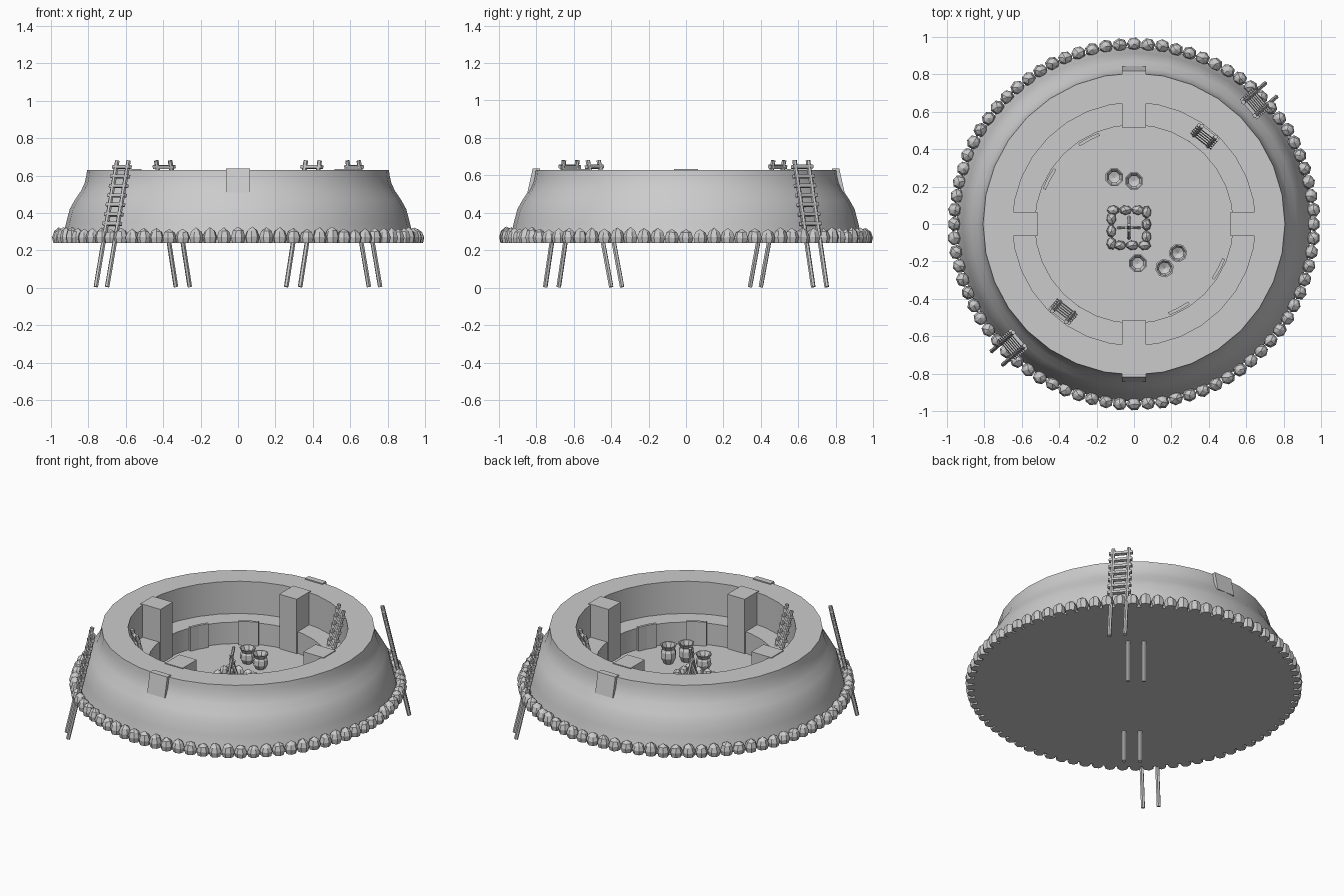
import bpy, bmesh, math, random
from mathutils import Vector, Matrix

if "Cube" in bpy.data.objects:
    bpy.data.objects.remove(bpy.data.objects["Cube"])

random.seed(4)


def finish(name, bm, smooth=None):
    bmesh.ops.recalc_face_normals(bm, faces=bm.faces)
    me = bpy.data.meshes.new(name)
    bm.to_mesh(me)
    bm.free()
    ob = bpy.data.objects.new(name, me)
    bpy.context.collection.objects.link(ob)
    if smooth:
        bpy.context.view_layer.objects.active = ob
        ob.select_set(True)
        bpy.ops.object.shade_smooth_by_angle(angle=math.radians(smooth))
        ob.select_set(False)
    return ob


def lathe(name, profile, n, loc=(0, 0, 0), turn=0.0, smooth=None):
    # spin a closed (r, z) profile around z
    bm = bmesh.new()
    rings = []
    for r, z in profile:
        if r == 0:
            rings.append([bm.verts.new((loc[0], loc[1], z + loc[2]))] * n)
        else:
            rings.append([bm.verts.new((loc[0] + r * math.cos(turn + i * math.tau / n),
                                        loc[1] + r * math.sin(turn + i * math.tau / n),
                                        z + loc[2])) for i in range(n)])
    for a, b in zip(rings, rings[1:]):
        for i in range(n):
            j = (i + 1) % n
            quad = list(dict.fromkeys((a[i], a[j], b[j], b[i])))
            bm.faces.new(quad)
    return finish(name, bm, smooth)


def add_box(bm, lo, hi, mat=Matrix()):
    lo, hi = Vector(lo), Vector(hi)
    m = mat @ Matrix.Translation((lo + hi) / 2) @ Matrix.Diagonal((*(hi - lo), 1))
    bmesh.ops.create_cube(bm, size=1, matrix=m)


def add_rod(bm, a, b, r, n=6):
    a, b = Vector(a), Vector(b)
    q = (b - a).to_track_quat('Z', 'Y').to_matrix().to_4x4()
    bmesh.ops.create_cone(bm, cap_ends=True, segments=n, radius1=r, radius2=r,
                          depth=(b - a).length,
                          matrix=Matrix.Translation((a + b) / 2) @ q)


def add_stone(bm, x, y, z, ang, half_w, half_d, h):
    # faceted egg with a flat bottom; half_d points along ang
    n, rings = 7, []
    k = random.random()
    for s, t in ((0.82, 0), (1, 0.38), (0.74, 0.75)):
        ring = []
        for i in range(n):
            a = k + i * math.tau / n
            p = Matrix.Rotation(ang, 3, 'Z') @ Vector((half_d * s * math.cos(a), half_w * s * math.sin(a), 0))
            ring.append(bm.verts.new((x + p.x, y + p.y, z + t * h * random.uniform(0.93, 1.05))))
        rings.append(ring)
    top = bm.verts.new((x, y, z + h))
    bm.faces.new(rings[0][::-1])
    for a, b in zip(rings, rings[1:]):
        for i in range(n):
            bm.faces.new((a[i], a[(i + 1) % n], b[(i + 1) % n], b[i]))
    for i in range(n):
        bm.faces.new((rings[2][i], rings[2][(i + 1) % n], top))


FLOOR, RIM = 0.28, 0.63

# mounded outer wall, rim, inner wall, bench and floor
lathe("round_chamber", [(0, .24), (.95, .24), (.935, .28), (.918, .35), (.90, .42), (.872, .47),
                        (.838, .52), (.82, .56), (.811, .60), (.807, RIM), (.65, RIM),
                        (.65, .42), (.53, .42), (.53, FLOOR), (0, FLOOR)], 32, smooth=30)

# ring of footing stones
bm = bmesh.new()
for i in range(80):
    a = i * math.tau / 80
    r = random.uniform(.958, .964)
    add_stone(bm, r * math.cos(a), r * math.sin(a), .24, a, .039, .036, random.uniform(.072, .088))
finish("footing_stones", bm)

# four pilasters standing on the bench
bm = bmesh.new()
for i in range(4):
    add_box(bm, (.515, -.063, FLOOR), (.66, .063, .635), Matrix.Rotation(i * math.pi / 2, 4, 'Z'))
finish("pilasters", bm)

# vent blocks on the outer wall, front and back
for name, s in (("front_vent", -1), ("back_vent", 1)):
    bm = bmesh.new()
    prof = [(.78, .50), (.846, .51), (.818, .637), (.78, .637)]
    ends = [[bm.verts.new((x, s * y, z)) for y, z in prof] for x in (-.063, .063)]
    for e in ends:
        bm.faces.new(e)
    for i in range(4):
        j = (i + 1) % 4
        bm.faces.new((ends[0][i], ends[0][j], ends[1][j], ends[1][i]))
    finish(name, bm)

# thin curved panels on the bench face
bm = bmesh.new()
for deg in (118, 152, 298, 332):
    for d in (-3.3, 3.3):
        add_box(bm, (.505, -.031, FLOOR), (.522, .031, .435), Matrix.Rotation(math.radians(deg + d), 4, 'Z'))
finish("bench_panels", bm)


# ladders: two leaning outside, two inside, repeated by half turn
def ladder(name, foot, head, turn_deg, half):
    bm = bmesh.new()
    foot, head = Vector(foot), Vector(head)
    t = math.radians(turn_deg)
    side = Vector((-math.sin(t), math.cos(t), 0))
    for s in (-1, 1):
        add_rod(bm, foot + side * s * .047, head + side * s * .047, .0125)
    up = (head - foot).normalized()
    basis = Matrix((side, up, side.cross(up))).transposed().to_4x4()
    for i in range(7):
        c = foot.lerp(head, (.34 + i * .051) / .68)
        add_box(bm, (-.07, -.009, -.01), (.07, .009, .01), Matrix.Translation(c) @ basis)
    if half:
        bmesh.ops.rotate(bm, verts=bm.verts, cent=(0, 0, 0), matrix=Matrix.Rotation(math.pi, 3, 'Z'))
    finish(name, bm)


for half, label in ((0, "back_right"), (1, "front_left")):
    ladder("outer_ladder_" + label, (.73, .715, .005), (.615, .615, .68), 40, half)
    ladder("inner_ladder_" + label, (.295, .37, .005), (.40, .495, .68), 52, half)

# square hearth with stones and stacked firewood
cx, cy = -.027, -.02
bm = bmesh.new()
for side in range(4):
    a = side * math.pi / 2
    for t in (-.066, 0, .066):
        p = Matrix.Rotation(a, 3, 'Z') @ Vector((.094, t + .018, 0))
        add_stone(bm, cx + p.x, cy + p.y, FLOOR, a, .034, .026, random.uniform(.055, .068))
finish("hearth_stones", bm)
bm = bmesh.new()
add_box(bm, (cx - .072, cy - .072, FLOOR - .01), (cx + .072, cy + .072, FLOOR + .008))
finish("hearth_bed", bm)
bm = bmesh.new()
for a, h in ((0, .43), (90, .46), (180, .42), (270, .50)):
    d = Vector((math.cos(math.radians(a)), math.sin(math.radians(a)), 0))
    c = Vector((cx, cy, 0))
    add_rod(bm, c + d * .058 + Vector((0, 0, FLOOR)), c - d * .016 + Vector((0, 0, h)), .009)
finish("firewood", bm)

# flared bowls and necked jars on the floor
bowl = [(0, 0), (.03, 0), (.047, .03), (.044, .06), (.036, .07), (.05, .095),
        (.044, .095), (.03, .07), (.032, .03), (0, .02)]
jar = [(0, 0), (.028, 0), (.048, .04), (.046, .075), (.036, .092), (.05, .118),
       (.042, .118), (.031, .09), (.036, .04), (0, .02)]
for i, (x, y) in enumerate(((-.105, .25), (0, .23), (.02, -.21))):
    lathe(f"bowl_{i + 1}", bowl, 8, (x, y, FLOOR), math.pi / 8)
for i, (x, y) in enumerate(((.235, -.155), (.163, -.236))):
    lathe(f"jar_{i + 1}", jar, 8, (x, y, FLOOR), 0.2)
